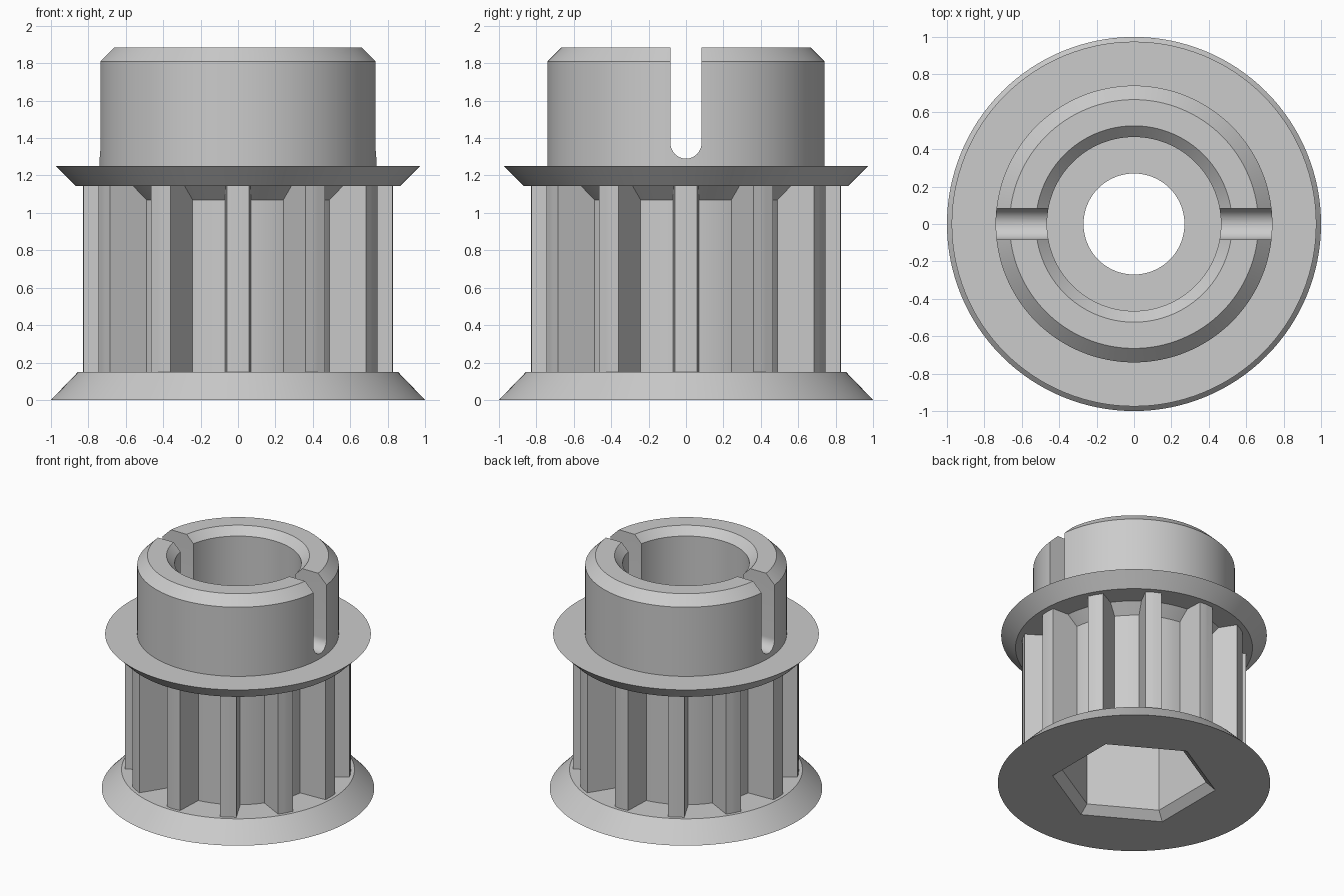
import bpy, bmesh
from math import sin, cos, pi, radians

old = bpy.data.objects.get("Cube")
if old:
    bpy.data.objects.remove(old)

grey = bpy.data.materials.new("plain_grey")
grey.use_nodes = True
colour = (0.6, 0.6, 0.6, 1)
grey.diffuse_color = colour
grey.node_tree.nodes["Principled BSDF"].inputs["Base Color"].default_value = colour


def add_object(name, bm):
    bmesh.ops.recalc_face_normals(bm, faces=bm.faces)
    mesh = bpy.data.meshes.new(name)
    bm.to_mesh(mesh)
    bm.free()
    mesh.materials.append(grey)
    obj = bpy.data.objects.new(name, mesh)
    bpy.context.collection.objects.link(obj)
    return obj


def lathe(name, profile, sides, start=0.0, closed=True):
    """Turn a (radius, z) profile about z; an open profile gets end caps."""
    bm = bmesh.new()
    rings = []
    for i in range(sides):
        a = start + 2 * pi * i / sides
        rings.append([bm.verts.new((r * cos(a), r * sin(a), z)) for r, z in profile])
    n = len(profile)
    for i in range(sides):
        p, q = rings[i], rings[(i + 1) % sides]
        for j in range(n if closed else n - 1):
            k = (j + 1) % n
            bm.faces.new((p[j], q[j], q[k], p[k]))
    if not closed:
        bm.faces.new([ring[0] for ring in rings])
        bm.faces.new([ring[-1] for ring in rings])
    return add_object(name, bm)


def add_prism(bm, bottom, top):
    low = [bm.verts.new(p) for p in bottom]
    high = [bm.verts.new(p) for p in top]
    bm.faces.new(low)
    bm.faces.new(high)
    for i in range(len(low)):
        k = (i + 1) % len(low)
        bm.faces.new((low[i], low[k], high[k], high[i]))


# Turned body: bore, hub, two flanges and the toothed core
HUB_FLOOR = 1.1
pulley = lathe("pulley_body", [
    (0.27, 0), (0.27, HUB_FLOOR), (0.465, HUB_FLOOR), (0.465, 1.825),
    (0.525, 1.885), (0.665, 1.885), (0.74, 1.81), (0.74, 1.25),
    (0.975, 1.25), (0.87, 1.145), (0.69, 1.145), (0.61, 1.07),
    (0.61, 0.15), (0.855, 0.15), (1, 0)], 128)

# Twelve belt teeth
bm = bmesh.new()
section = [(0.57, -0.071), (0.826, -0.06), (0.83, 0), (0.826, 0.06), (0.57, 0.071)]
for i in range(12):
    c, s = cos(i * pi / 6), sin(i * pi / 6)
    outline = [(r * c - t * s, r * s + t * c) for r, t in section]
    add_prism(bm, [(x, y, 0.12) for x, y in outline],
              [(x, y, 1.18) for x, y in outline])
teeth = add_object("belt_teeth", bm)

# Chamfered hexagonal nut recess in the base
to_corner = 1 / cos(pi / 6)
hexagon = lathe("nut_recess_cutter", [
    (0.545 * to_corner, -0.02), (0.465 * to_corner, 0.06),
    (0.465 * to_corner, 0.8)], 6, start=radians(30), closed=False)

# Round-bottomed slot across the hub
half = 0.083
arc = [(half * cos(a), 1.373 + half * sin(a))
       for a in (pi + pi * i / 24 for i in range(25))]
arc += [(half, 2.0), (-half, 2.0)]
bm = bmesh.new()
add_prism(bm, [(-0.9, y, z) for y, z in arc], [(0.9, y, z) for y, z in arc])
slot = add_object("hub_slot_cutter", bm)

# Combine the parts into one solid
bpy.ops.object.select_all(action='DESELECT')
bpy.context.view_layer.objects.active = pulley
pulley.select_set(True)
for part, operation in ((teeth, 'UNION'), (hexagon, 'DIFFERENCE'), (slot, 'DIFFERENCE')):
    part.hide_render = True
    mod = pulley.modifiers.new(part.name, 'BOOLEAN')
    mod.operation = operation
    mod.solver = 'EXACT'
    mod.object = part
    bpy.ops.object.modifier_apply(modifier=mod.name)
    bpy.data.objects.remove(part)

bpy.ops.object.shade_smooth_by_angle(angle=radians(25))
